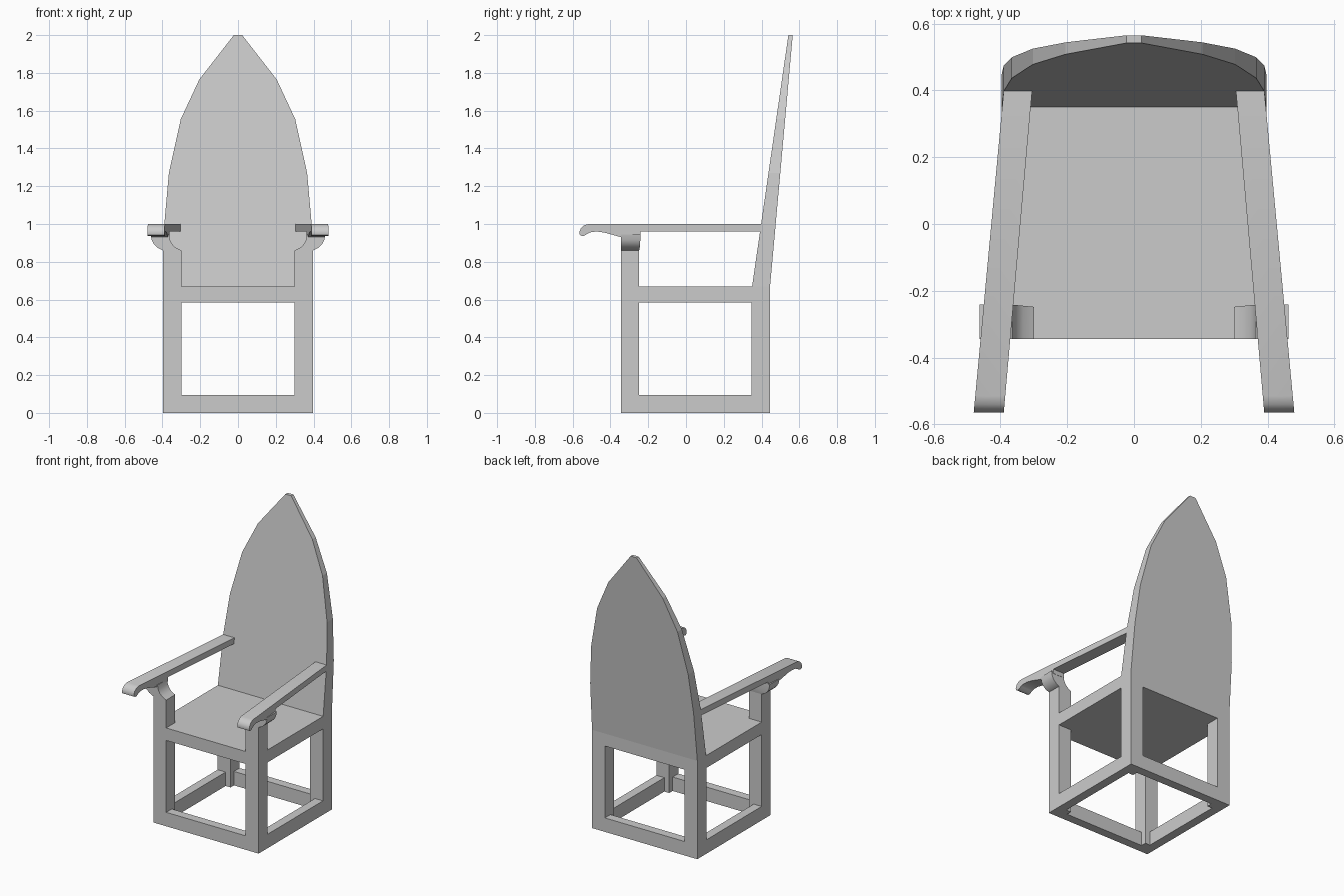
import bpy, bmesh
from mathutils import Vector

cube = bpy.data.objects.get("Cube")
if cube:
    bpy.data.objects.remove(cube, do_unlink=True)

# One plain grey material
grey = bpy.data.materials.new("plain grey")
grey.use_nodes = True
colour = (0.6, 0.6, 0.6, 1)
grey.diffuse_color = colour
grey.node_tree.nodes["Principled BSDF"].inputs["Base Color"].default_value = colour


def finish(name, bm, smooth=False):
    bmesh.ops.recalc_face_normals(bm, faces=bm.faces)
    mesh = bpy.data.meshes.new(name)
    bm.to_mesh(mesh)
    bm.free()
    mesh.materials.append(grey)
    obj = bpy.data.objects.new(name, mesh)
    bpy.context.collection.objects.link(obj)
    if smooth:
        bpy.ops.object.select_all(action='DESELECT')
        obj.select_set(True)
        bpy.context.view_layer.objects.active = obj
        bpy.ops.object.shade_smooth_by_angle(angle=0.7)
    return obj


def box(name, low, high):
    bm = bmesh.new()
    bmesh.ops.create_cube(bm, size=1)
    low, high = Vector(low), Vector(high)
    for v in bm.verts:
        v.co = (low + high) / 2 + v.co * (high - low)
    return finish(name, bm)


def loft(name, rings, smooth=False):
    """Skin matching rings of points and cap both ends."""
    bm = bmesh.new()
    loops = [[bm.verts.new(p) for p in ring] for ring in rings]
    n = len(loops[0])
    for a, b in zip(loops, loops[1:]):
        for i in range(n):
            j = (i + 1) % n
            bm.faces.new((a[i], a[j], b[j], b[i]))
    bm.faces.new(loops[0])
    bm.faces.new(loops[-1])
    return finish(name, bm, smooth)


# Base dimensions
W, FRONT, BACK = 0.397, -0.345, 0.445
LEG, RAIL, RAIL_TOP = 0.097, 0.06, 0.095
SEAT_LOW, SEAT_TOP, POST_TOP = 0.585, 0.67, 0.86

box("seat", (-W, FRONT, SEAT_LOW), (W, BACK, SEAT_TOP))

# Lower rails between the legs, flush with the outside
box("front_rail", (LEG - W, FRONT, 0), (W - LEG, FRONT + RAIL, RAIL_TOP))
box("back_rail", (LEG - W, BACK - RAIL, 0), (W - LEG, BACK, RAIL_TOP))

# Arm profile as (y, z), running round the scrolled front end
arm_profile = [(0.41, 1.0), (-0.515, 1.0), (-0.54, 0.993), (-0.557, 0.977),
               (-0.565, 0.955), (-0.562, 0.942), (-0.55, 0.936), (-0.538, 0.938),
               (-0.52, 0.95), (-0.5, 0.958), (-0.47, 0.96), (-0.43, 0.954),
               (-0.35, 0.932), (-0.24, 0.93), (-0.24, 0.96), (0.41, 0.96)]
# Post flare as (outward shift, height)
flare = [(0, POST_TOP), (0.032, 0.876), (0.05, 0.895), (0.06, 0.915), (0.065, 0.945)]


def arm_edge(y, start, end):
    return start + (end - start) * (0.4 - y) / 0.965


for side, s in (("right", -1), ("left", 1)):
    def span(a, b):
        return min(s * a, s * b), max(s * a, s * b)

    x0, x1 = span(W - LEG, W)
    for end, y0, y1 in (("front", FRONT, FRONT + LEG), ("back", BACK - LEG, BACK)):
        box(f"{end}_{side}_leg", (x0, y0, 0), (x1, y1, SEAT_LOW))
    r0, r1 = span(W - RAIL, W)
    box(f"{side}_rail", (r0, FRONT + LEG, 0), (r1, BACK - LEG, RAIL_TOP))
    box(f"{side}_arm_post", (x0, FRONT, SEAT_TOP), (x1, FRONT + LEG, POST_TOP))

    # Curved bracket carrying the splayed arm
    rings = []
    for shift, z in flare:
        a, b = s * (W - LEG + shift), s * (W + shift)
        y1 = FRONT + LEG + 0.1 * shift
        rings.append([(a, FRONT, z), (b, FRONT, z), (b, y1, z), (a, y1, z)])
    loft(f"{side}_arm_bracket", rings, smooth=True)

    # Splayed arm
    inner = [(s * arm_edge(y, 0.305, 0.39), y, z) for y, z in arm_profile]
    outer = [(s * arm_edge(y, 0.39, 0.48), y, z) for y, z in arm_profile]
    loft(f"{side}_arm", [inner, outer], smooth=True)

# Pointed, tapering backrest as (half width, height)
outline = [(W, SEAT_TOP), (0.39, 1.0), (0.366, 1.27), (0.303, 1.555), (0.205, 1.765), (0.022, 2.0)]
rings = []
for w, z in outline:
    t = (z - SEAT_TOP) / (2 - SEAT_TOP)
    y0, y1 = 0.35 + 0.192 * t, BACK + 0.12 * t
    rings.append([(-w, y0, z), (w, y0, z), (w, y1, z), (-w, y1, z)])
loft("backrest", rings)
